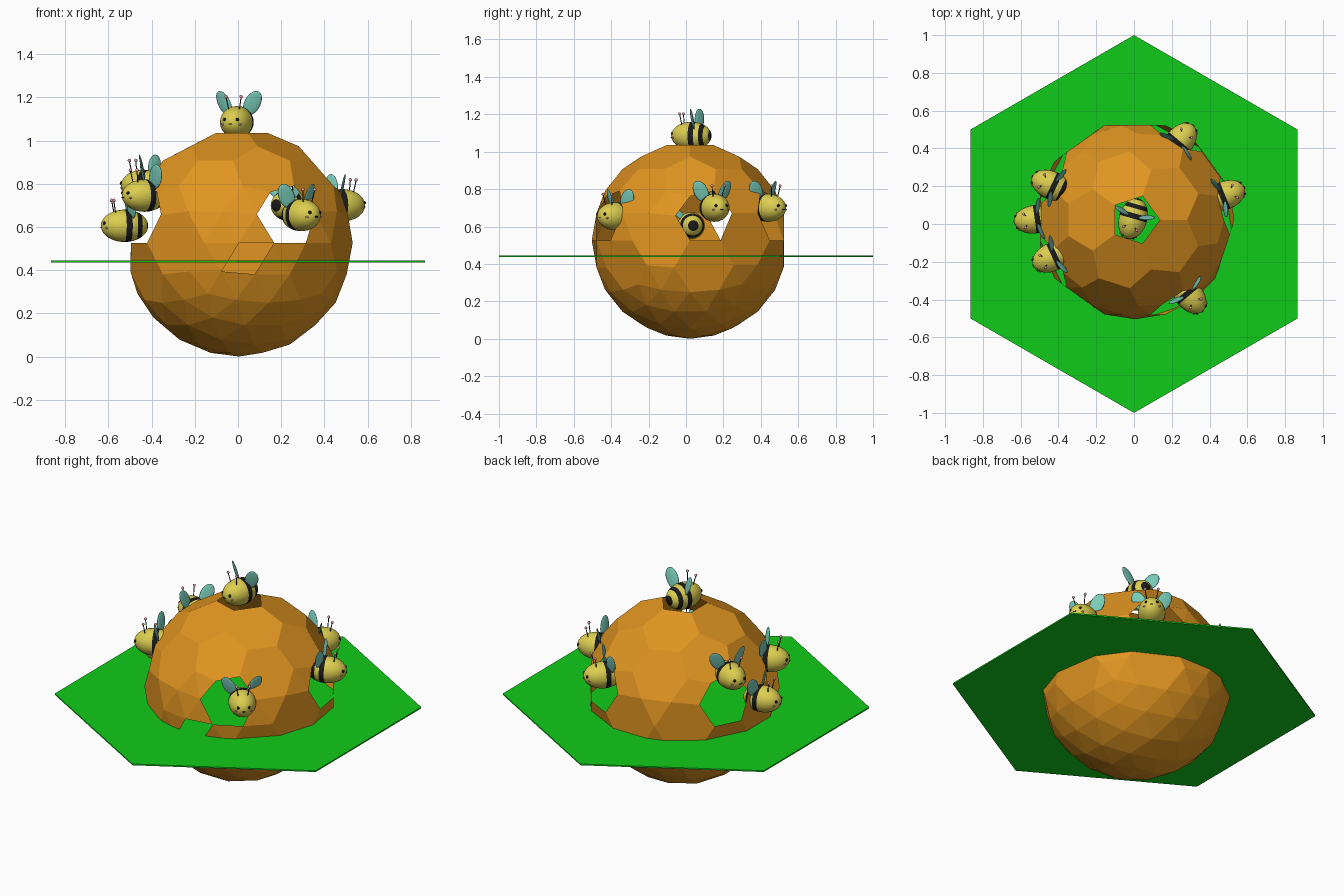
import bpy, bmesh, math
from mathutils import Vector, Matrix

if "Cube" in bpy.data.objects:
    bpy.data.objects.remove(bpy.data.objects["Cube"])

R = 0.526
CENTRE = Vector((0.005, 0.022, R))


def material(name, rgb):
    m = bpy.data.materials.new(name)
    m.diffuse_color = (*rgb, 1)
    m.use_nodes = True
    m.node_tree.nodes["Principled BSDF"].inputs["Base Color"].default_value = m.diffuse_color
    return m


def finish(bm, name, mats):
    me = bpy.data.meshes.new(name)
    bm.to_mesh(me)
    bm.free()
    for m in mats:
        me.materials.append(m)
    ob = bpy.data.objects.new(name, me)
    bpy.context.collection.objects.link(ob)
    return ob


def direction(az, polar):
    a, p = math.radians(az), math.radians(polar)
    return Vector((math.cos(a) * math.sin(p), math.sin(a) * math.sin(p), math.cos(p)))


honey = material("honey_shell", (0.75, 0.3, 0.015))
green = material("green_plate", (0.005, 0.6, 0.01))
yellow = material("bee_yellow", (0.72, 0.62, 0.08))
black = material("bee_black", (0.01, 0.01, 0.01))
teal = material("wing_teal", (0.2, 0.62, 0.5))
pink = material("bee_pink", (0.85, 0.35, 0.4))

# Hexagonal plate through the hive
bm = bmesh.new()
ring = [bm.verts.new((math.sin(i * math.pi / 3), math.cos(i * math.pi / 3), 0.436)) for i in range(6)]
face = bm.faces.new(ring)
ext = bmesh.ops.extrude_face_region(bm, geom=[face], use_keep_orig=True)
for v in ext["geom"]:
    if isinstance(v, bmesh.types.BMVert):
        v.co.z += 0.008
bmesh.ops.recalc_face_normals(bm, faces=bm.faces)
finish(bm, "hex_plate", [green])

# Hive: geodesic ball whose triangles are merged into flat hexagons
bm = bmesh.new()
bmesh.ops.create_icosphere(bm, subdivisions=3, radius=R)
for v in bm.verts:
    v.co = v.co.normalized() * R


def nearest(d):
    return max(bm.verts, key=lambda v: v.co.dot(d))


# Missing pair of triangles below the equator at the front
b, c = nearest(direction(-90, 90)), nearest(direction(-72, 90))
d, a = nearest(direction(-81, 104)), nearest(direction(-99, 104))
gap = [f for f in bm.faces if set(f.verts) in ({a, b, d}, {b, c, d})]
bmesh.ops.delete(bm, geom=gap, context='FACES_ONLY')

# Openings for the bees, then hexagon cells spreading down from them
holes = [nearest(direction(az, p)) for az, p in
         ((0, 0), (-63, 76), (9, 76), (63, 76), (153, 76), (-153, 76))]
used = set()
for v in holes:
    used.update(v.link_faces)
cells = []
for v in sorted(bm.verts, key=lambda v: -v.co.z):
    if v.co.z < -0.4 * R or v in holes or v.is_boundary:
        continue
    fan = list(v.link_faces)
    if any(f in used for f in fan):
        continue
    touches = any(g in used for f in fan for e in f.edges for g in e.link_faces)
    if touches:
        cells.append(v)
        used.update(fan)
bmesh.ops.delete(bm, geom=holes, context='VERTS')
bmesh.ops.dissolve_verts(bm, verts=cells)
hive = finish(bm, "hive", [honey])
hive.location = CENTRE


# Bee, modelled facing -y
def ball(bm, centre, scale, mat, rot=Matrix.Identity(4), u=16, v=10):
    m = Matrix.Translation(centre) @ rot @ Matrix.Diagonal((*scale, 1))
    new = bmesh.ops.create_uvsphere(bm, u_segments=u, v_segments=v, radius=1, matrix=m)
    for f in {f for w in new["verts"] for f in w.link_faces}:
        f.material_index = mat
        f.smooth = True


def rod(bm, p, q, r, mat):
    p, q = Vector(p), Vector(q)
    m = Matrix.Translation((p + q) / 2) @ (q - p).to_track_quat('Z', 'Y').to_matrix().to_4x4()
    new = bmesh.ops.create_cone(bm, cap_ends=True, segments=8, radius1=r, radius2=r,
                                depth=(q - p).length, matrix=m)
    for f in {f for w in new["verts"] for f in w.link_faces}:
        f.material_index = mat


bm = bmesh.new()
# Striped body
ball(bm, (0, 0, 0), (0.075, 0.075, 0.11), 0, Matrix.Rotation(math.pi / 2, 4, 'X'), 24, 24)
for f in bm.faces:
    y = f.calc_center_median().y
    if 0.005 < y < 0.03 or 0.052 < y < 0.075 or y > 0.1:
        f.material_index = 1
for s in (-1, 1):
    # Wings
    rot = Matrix.Rotation(s * 0.5, 4, 'Y') @ Matrix.Rotation(s * 0.45, 4, 'Z')
    ball(bm, (s * 0.068, 0.025, 0.088), (0.038, 0.006, 0.062), 2, rot)
    # Antennae
    rod(bm, (s * 0.025, -0.045, 0.055), (s * 0.036, -0.055, 0.115), 0.0025, 1)
    ball(bm, (s * 0.036, -0.055, 0.118), (0.008,) * 3, 3, u=10, v=6)
    # Eyes and cheeks
    ball(bm, (s * 0.03, -0.098, 0.012), (0.008,) * 3, 1, u=10, v=6)
    ball(bm, (s * 0.04, -0.09, -0.01), (0.009, 0.006, 0.005), 3, u=10, v=6)
# Mouth
rod(bm, (-0.008, -0.11, -0.008), (0.008, -0.11, -0.008), 0.0025, 1)
bee = finish(bm, "bee_top", [yellow, black, teal, pink])

# Place the bees: head position, heading
bees = [("bee_top", (-0.015, -0.005, 1.085), -106),
        ("bee_front_right", (0.315, -0.405, 0.655), -50),
        ("bee_right", (0.515, 0.165, 0.7), 22),
        ("bee_back_right", (0.265, 0.465, 0.7), 50),
        ("bee_back_left", (-0.47, 0.22, 0.79), 155),
        ("bee_left", (-0.56, 0.02, 0.605), 188),
        ("bee_front_left", (-0.465, -0.19, 0.745), 205)]
for name, head, heading in bees:
    ob = bee
    if name != "bee_top":
        ob = bpy.data.objects.new(name, bee.data)
        bpy.context.collection.objects.link(ob)
    ob.location = Vector(head) - direction(heading, 90) * 0.035
    ob.rotation_euler = (0, 0, math.radians(heading + 90))
